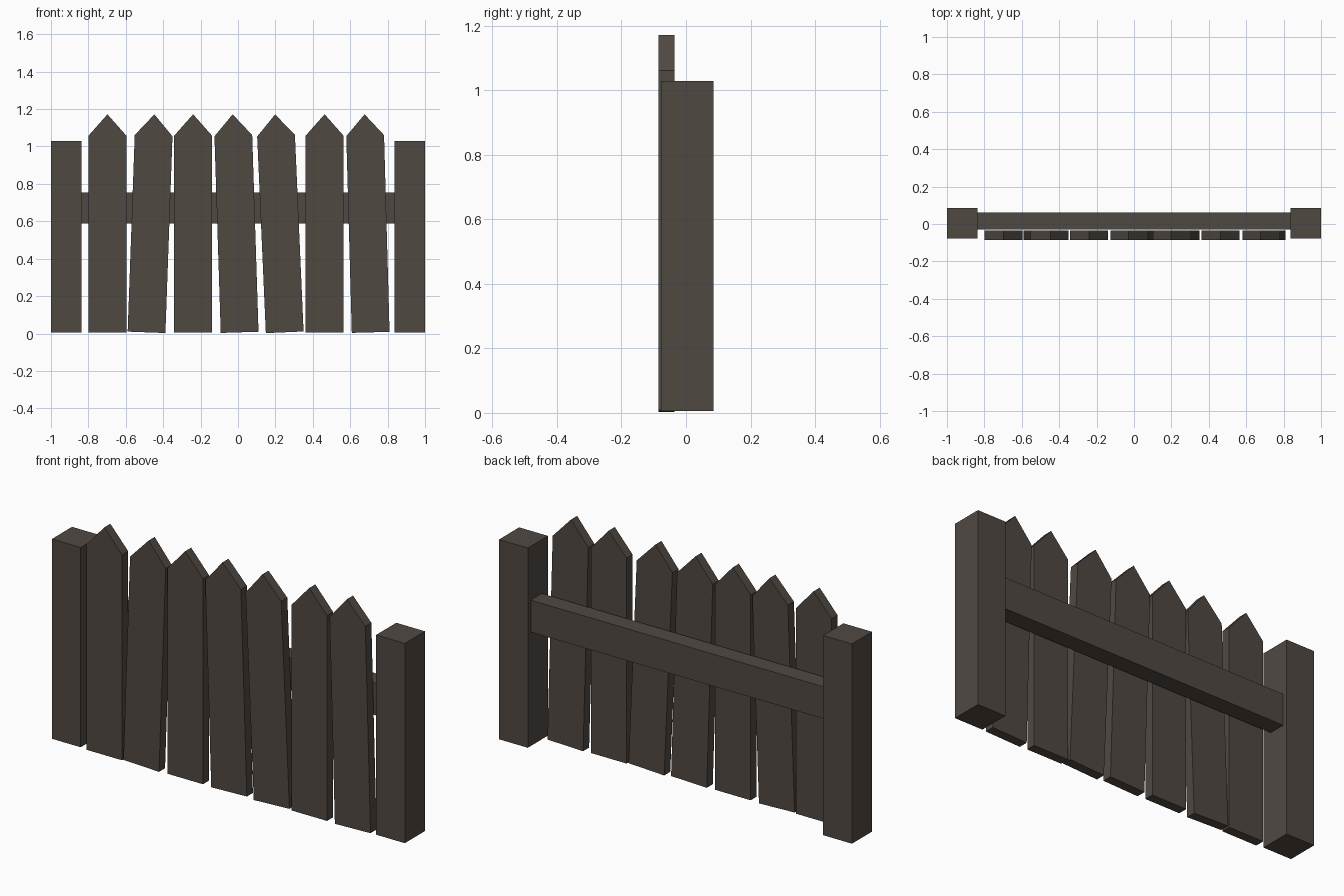
import bpy
import bmesh
from mathutils import Matrix, Vector

cube = bpy.data.objects.get("Cube")
if cube:
    bpy.data.objects.remove(cube, do_unlink=True)

# One weathered wood colour for everything
wood = bpy.data.materials.new("dark_weathered_wood")
wood.use_nodes = True
colour = (0.08, 0.066, 0.055, 1)
wood.diffuse_color = colour
bsdf = wood.node_tree.nodes["Principled BSDF"]
bsdf.inputs["Base Color"].default_value = colour
bsdf.inputs["Roughness"].default_value = 0.9


def board(name, outline, front, back, pivot=(0, 0, 0), lean=0):
    """Extrude an x-z outline from front to back, then lean it about y."""
    bm = bmesh.new()
    face = bm.faces.new([bm.verts.new((x, front, z)) for x, z in outline])
    moved = bmesh.ops.extrude_face_region(bm, geom=[face])["geom"]
    verts = [v for v in moved if isinstance(v, bmesh.types.BMVert)]
    bmesh.ops.translate(bm, verts=verts, vec=(0, back - front, 0))
    bmesh.ops.recalc_face_normals(bm, faces=bm.faces)
    bmesh.ops.rotate(bm, verts=bm.verts, cent=Vector(pivot),
                     matrix=Matrix.Rotation(lean, 3, "Y"))
    mesh = bpy.data.meshes.new(name)
    bm.to_mesh(mesh)
    bm.free()
    mesh.materials.append(wood)
    obj = bpy.data.objects.new(name, mesh)
    bpy.context.collection.objects.link(obj)
    return obj


def rectangle(x0, x1, z0, z1):
    return [(x0, z0), (x1, z0), (x1, z1), (x0, z1)]


# End posts and the rail between them
board("right_post", rectangle(-1, -0.837, 0.006, 1.029), -0.078, 0.085)
board("left_post", rectangle(0.837, 1, 0.006, 1.029), -0.078, 0.085)
board("rail", rectangle(-0.84, 0.84, 0.589, 0.753), -0.029, 0.061)

# Pointed pickets: centre x at mid height, lean in radians
pickets = [(-0.698, 0), (-0.468, 0.036), (-0.24, 0), (-0.01, -0.032),
           (0.224, -0.044), (0.463, 0), (0.693, -0.028)]
half = 0.101
for i, (x, lean) in enumerate(pickets, 1):
    outline = [(x - half, 0.006), (x + half, 0.006), (x + half, 1.058),
               (x, 1.172), (x - half, 1.058)]
    board(f"picket_{i}", outline, -0.085, -0.036, (x, 0, 0.59), lean)
